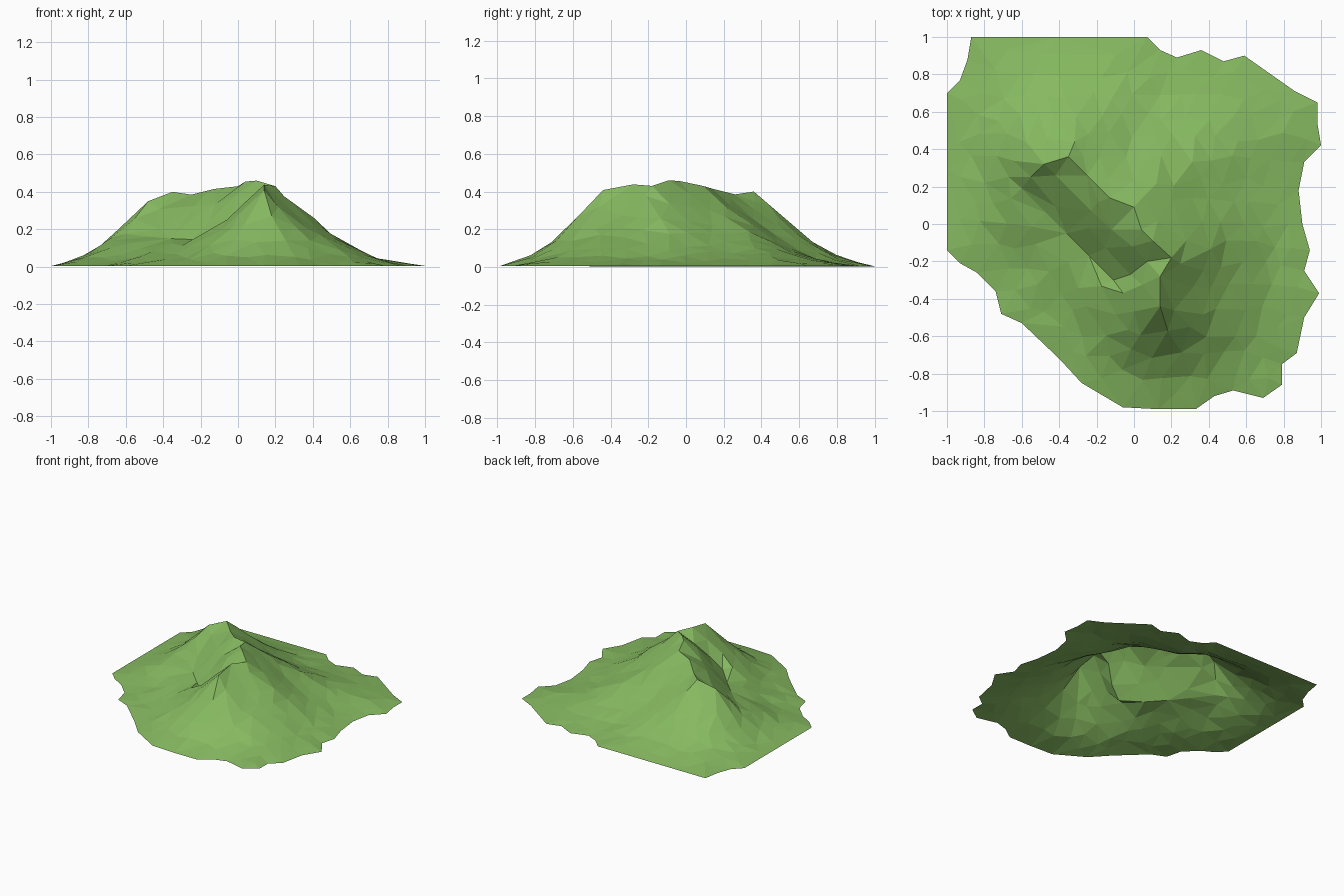
import bpy
import bmesh
import random
from mathutils import Vector
from mathutils.geometry import delaunay_2d_cdt, intersect_point_line

random.seed(4)

if "Cube" in bpy.data.objects:
    bpy.data.objects.remove(bpy.data.objects["Cube"], do_unlink=True)

# Ragged outline of the hill, clockwise from the back corner
outline = [Vector(p) for p in (
    (-.87, 1), (-.4, 1), (.07, 1), (.14, .93), (.23, .89), (.36, .93), (.48, .87), (.59, .9),
    (.86, .71), (.98, .65), (.98, .54), (1, .42), (.91, .33), (.88, .18), (.9, 0),
    (.94, -.14), (.91, -.25), (.99, -.37), (.91, -.5), (.87, -.69), (.79, -.75),
    (.79, -.86), (.69, -.93), (.53, -.89), (.43, -.92), (.33, -.99), (.13, -.99),
    (-.06, -.98), (-.28, -.85), (-.4, -.72), (-.6, -.53), (-.71, -.48), (-.74, -.36),
    (-.84, -.26), (-.93, -.21), (-1, -.14), (-1, .3), (-1, .7), (-.93, .77), (-.89, .88))]

# Crest line, and the gully that cuts in beside it
ridge = [Vector(p) for p in (
    (-.48, .32, .35), (-.35, .36, .4), (-.25, .26, .385), (-.13, .14, .415), (0, .09, .43),
    (.04, -.03, .455), (.1, -.09, .46), (.2, -.18, .43), (.14, -.28, .44), (.14, -.44, .415))]
gully = [Vector(p) for p in (
    (-.6, .19, .175), (-.47, .06, .16), (-.36, -.05, .15), (-.24, -.17, .145),
    (-.11, -.3, .165), (-.02, -.27, .25), (.07, -.2, .36))]
# Upper edge of the steep wall between them
shoulder = [Vector(p) for p in ((-.42, .26), (-.23, .07), (-.12, -.03), (-.01, -.12))]

# Share of the crest height left at each share of the way to the outline
falloff = ((0, 1), (.125, .83), (.29, .6), (.45, .38), (.6, .225), (.75, .105), (1, .01))


def nearest(p, line):
    """Distance in plan to a polyline, and the height of the line there."""
    best = (9, 0)
    for a, b in zip(line, line[1:]):
        _, k = intersect_point_line(p, a.to_2d(), b.to_2d())
        q = a.lerp(b, min(max(k, 0), 1))
        best = min(best, ((p - q.to_2d()).length, q.to_3d().z))
    return best


def edge_distance(p):
    return nearest(p, outline + outline[:1])[0]


def line_distance(p):
    return min(nearest(p, line)[0] for line in (ridge, gully, shoulder))


def inside(p):
    hit = False
    for a, b in zip(outline, outline[1:] + outline[:1]):
        if (a.y > p.y) != (b.y > p.y):
            if p.x < a.x + (p.y - a.y) * (b.x - a.x) / (b.y - a.y):
                hit = not hit
    return hit


def height(p):
    d, crest = nearest(p, ridge)
    t = d / (d + edge_distance(p) + 1e-6)
    share = 0
    for (t0, s0), (t1, s1) in zip(falloff, falloff[1:]):
        if t0 <= t <= t1:
            share = s0 + (s1 - s0) * (t - t0) / (t1 - t0)
    # Shallow hollow on the front left flank
    hollow = max(0, 1 - (p - Vector((.36, -.4))).length / .26)
    share *= 1 - .12 * hollow
    # Steep wall above the gully, gentle apron falling away below it
    g, floor = nearest(p, gully)
    slope = 1.05
    if p.x + p.y < -.41:
        slope = -.17 + 1.2 * min(max((p.x + .35) / .25, 0), 1)
    return min(crest * share, floor + g * slope)


# Scattered points between the fixed lines
points = list(outline)
edges = []
for line in (ridge, gully + [ridge[7]], shoulder):
    start = len(points)
    points += [v.to_2d() for v in line]
    edges += [(i, i + 1) for i in range(start, len(points) - 1)]
step = .115
for row in range(-9, 10):
    for col in range(-9, 10):
        p = Vector((col + row % 2 / 2 + random.uniform(-.25, .25), row + random.uniform(-.25, .25))) * step
        if inside(p) and edge_distance(p) > .06 and line_distance(p) > .055:
            points.append(p)

flat, _, tris, *_ = delaunay_2d_cdt(points, edges, [list(range(len(outline)))], 1, 1e-5)

# Lift the triangulated plan into an open hill surface
bm = bmesh.new()
verts = []
for p in flat:
    z = max(height(p), 0)
    if z > .03 and line_distance(p) > .02:
        z += random.uniform(-.005, .005)
    verts.append(bm.verts.new((p.x, p.y, z)))
for tri in tris:
    bm.faces.new([verts[i] for i in tri])
for face in bm.faces:
    face.normal_update()
    if face.normal.z < 0:
        face.normal_flip()
mesh = bpy.data.meshes.new("hill")
bm.to_mesh(mesh)
bm.free()
hill = bpy.data.objects.new("hill", mesh)
bpy.context.collection.objects.link(hill)

# Grass colour
grass = bpy.data.materials.new("grass_green")
grass.use_nodes = True
colour = (.24, .49, .118, 1)
grass.diffuse_color = colour
grass.node_tree.nodes["Principled BSDF"].inputs["Base Color"].default_value = colour
mesh.materials.append(grass)
